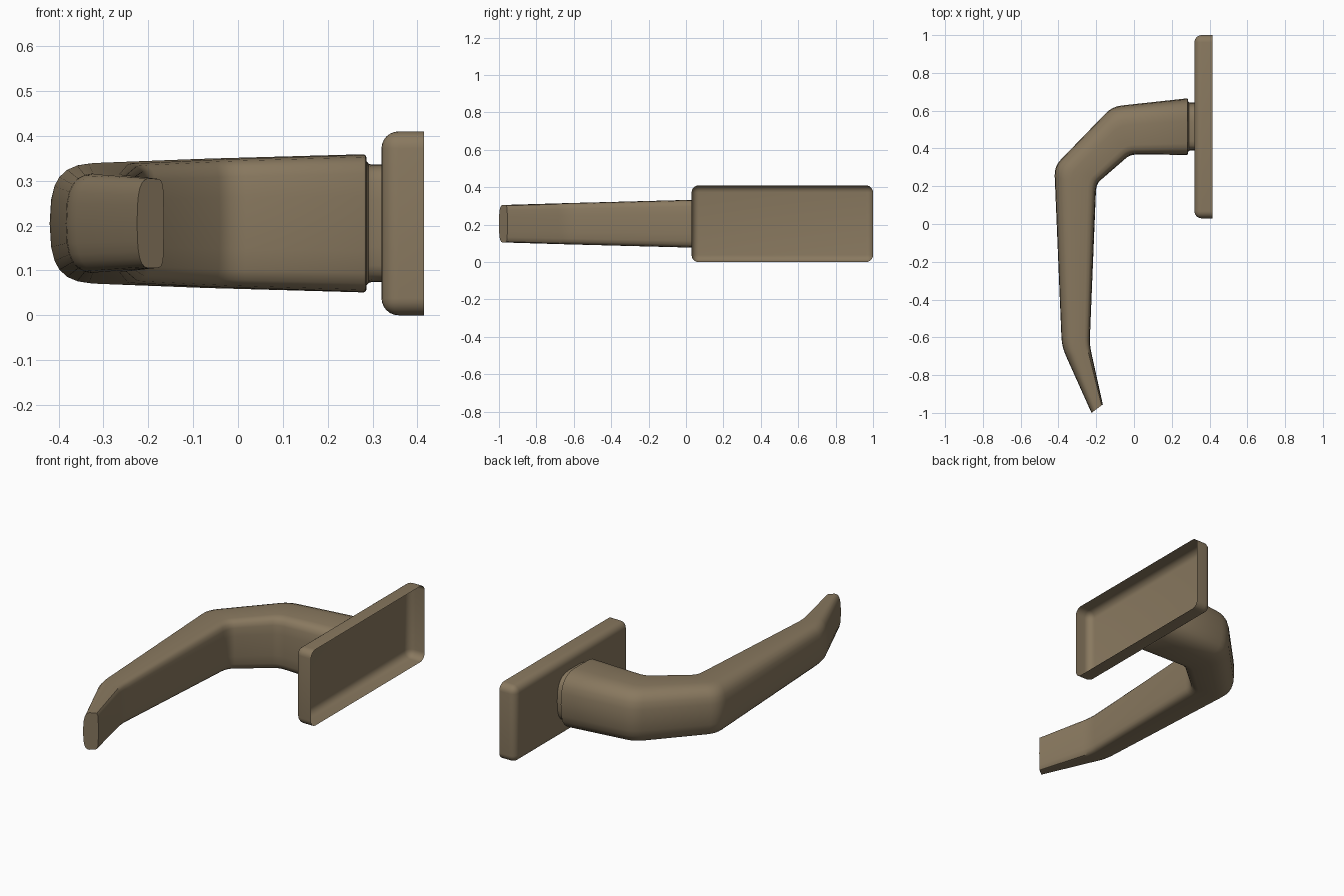
import bpy, bmesh, math
from mathutils import Vector

cube = bpy.data.objects.get("Cube")
if cube:
    bpy.data.objects.remove(cube, do_unlink=True)

bronze = bpy.data.materials.new("bronze")
bronze.use_nodes = True
COLOUR = (0.25, 0.19, 0.115, 1)
bronze.diffuse_color = COLOUR
bronze.node_tree.nodes["Principled BSDF"].inputs["Base Color"].default_value = COLOUR

MID_Z = 0.205


def finish(bm, name, angle):
    mesh = bpy.data.meshes.new(name)
    bm.to_mesh(mesh)
    bm.free()
    obj = bpy.data.objects.new(name, mesh)
    bpy.context.collection.objects.link(obj)
    mesh.materials.append(bronze)
    bpy.ops.object.select_all(action="DESELECT")
    obj.select_set(True)
    bpy.context.view_layer.objects.active = obj
    bpy.ops.object.shade_smooth_by_angle(angle=math.radians(angle))
    return obj


# Half cross-section: across (0 outer side, 1 inner side), height (0 to 1)
HALF = [(0, 0), (0.015, 0.4), (0.05, 0.63), (0.1, 0.78), (0.18, 0.9),
        (0.28, 0.97), (0.4, 1), (0.8, 0.99), (0.89, 0.96), (0.95, 0.87),
        (0.98, 0.72), (0.99, 0.4), (1, 0)]
SECTION = HALF + [(u, -v) for u, v in reversed(HALF[1:-1])]


def station(outer, inner, half_height):
    return Vector(outer).to_3d(), Vector(inner).to_3d(), half_height


def mix(a, b, t):
    return tuple(p + (q - p) * t for p, q in zip(a, b))


def rounded_bends(stations, reach=0.05, steps=4):
    """Replace each inner station by a short curve through the bend."""
    result = [stations[0]]
    for before, here, after in zip(stations, stations[1:], stations[2:]):
        a = mix(here, before, min(0.3, reach / (here[0] - before[0]).length))
        b = mix(here, after, min(0.3, reach / (here[0] - after[0]).length))
        for i in range(steps + 1):
            t = i / steps
            result.append(mix(mix(a, here, t), mix(here, b, t), t))
    return result + [stations[-1]]


# Lever: lofted from the collar, round two elbows, to the tip
lever = rounded_bends([
    station((0.28, 0.665), (0.28, 0.366), 0.154),
    station((-0.115, 0.622), (-0.02, 0.368), 0.144),
    station((-0.422, 0.305), (-0.2, 0.212), 0.134),
    station((-0.382, -0.65), (-0.235, -0.64), 0.11),
    station((-0.225, -1.0), (-0.165, -0.955), 0.1),
])
# Collar: shoulder stepping in to the neck that meets the plate
collar = [station((x, 0.665 - s), (x, 0.366 + s), 0.154 - s)
          for x, s in [(0.32, 0.023), (0.298, 0.023), (0.291, 0.021),
                       (0.287, 0.016), (0.286, 0.006), (0.284, 0.002)]]

bm = bmesh.new()
rings = []
for outer, inner, half in collar + lever:
    ring = []
    for u, v in SECTION:
        p = outer.lerp(inner, u)
        ring.append(bm.verts.new((p.x, p.y, MID_Z + v * half)))
    rings.append(ring)
count = len(SECTION)
for first, second in zip(rings, rings[1:]):
    for i in range(count):
        j = (i + 1) % count
        bm.faces.new((first[i], first[j], second[j], second[i]))
bm.faces.new(rings[-1])
bmesh.ops.recalc_face_normals(bm, faces=bm.faces)
finish(bm, "lever_handle", 35)

# Back plate: rounded shell, open on the mounting side
bm = bmesh.new()
bmesh.ops.create_cube(bm, size=1)
for v in bm.verts:
    v.co = (0.3675 + v.co.x * 0.095, 0.515 + v.co.y * 0.97, MID_Z + v.co.z * 0.41)
back = max(bm.faces, key=lambda f: f.calc_center_median().x)
bmesh.ops.bevel(bm, geom=[e for e in bm.edges if e not in back.edges[:]],
                offset=0.038, segments=6, profile=0.5, affect="EDGES")
back = max(bm.faces, key=lambda f: f.calc_center_median().x)
bmesh.ops.delete(bm, geom=[back], context="FACES")
finish(bm, "back_plate", 35)
